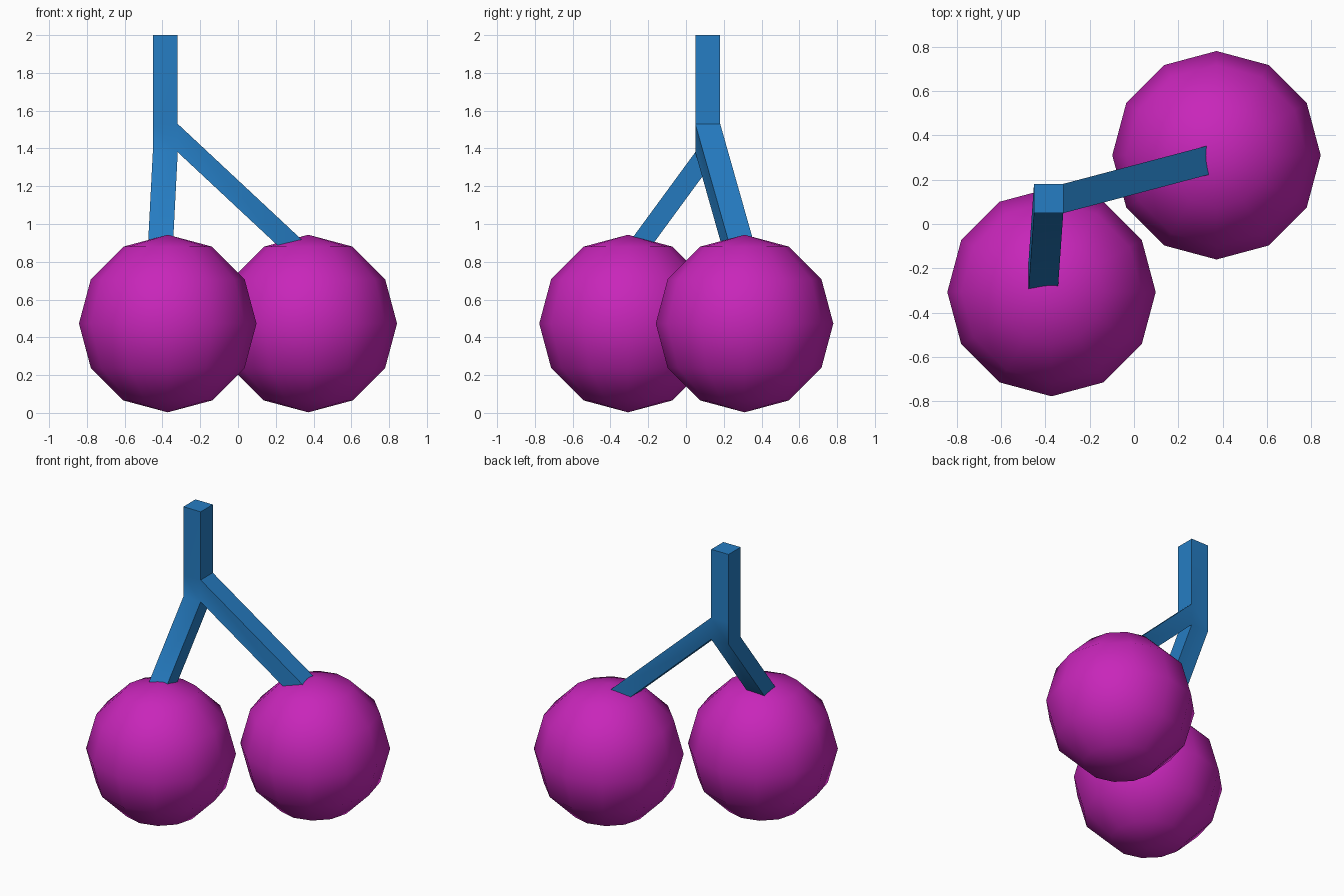
import bpy, bmesh, math
from mathutils import Vector, Matrix

default = bpy.data.objects.get("Cube")
if default:
    bpy.data.objects.remove(default, do_unlink=True)


def material(name, rgb):
    m = bpy.data.materials.new(name)
    m.use_nodes = True
    m.diffuse_color = (*rgb, 1)
    m.node_tree.nodes["Principled BSDF"].inputs["Base Color"].default_value = (*rgb, 1)
    return m


def finish(bm, name, mat, angle):
    bmesh.ops.recalc_face_normals(bm, faces=bm.faces)
    mesh = bpy.data.meshes.new(name)
    bm.to_mesh(mesh)
    bm.free()
    mesh.materials.append(mat)
    ob = bpy.data.objects.new(name, mesh)
    bpy.context.collection.objects.link(ob)
    bpy.ops.object.select_all(action='DESELECT')
    ob.select_set(True)
    bpy.context.view_layer.objects.active = ob
    bpy.ops.object.shade_smooth_by_angle(angle=math.radians(angle))
    return ob


magenta = material("magenta fruit", (0.578, 0.019, 0.491))
blue = material("blue stem", (0.019, 0.205, 0.546))

# Two round fruits
for name, x, y in (("right_fruit", -0.372, -0.307), ("left_fruit", 0.372, 0.31)):
    bm = bmesh.new()
    bmesh.ops.create_uvsphere(bm, u_segments=12, v_segments=6, radius=0.47,
                              matrix=Matrix.Translation((x, y, 0.473)))
    finish(bm, name, magenta, 60)

# Forked stem: a joint block with its top, side and bottom faces extruded
bm = bmesh.new()
bmesh.ops.create_cube(bm, size=1, matrix=Matrix.Translation((-0.385, 0.115, 1.455))
                      @ Matrix.Diagonal((0.132, 0.132, 0.15, 1)))
bm.normal_update()
branches = (
    (Vector((0, 0, 1)), Vector((0, 0, 0.47))),            # upright stalk
    (Vector((1, 0, 0)), Vector((0.68, 0.18, -0.635))),    # branch to left fruit
    (Vector((0, 0, -1)), Vector((-0.03, -0.425, -0.58))), # branch to right fruit
)
for normal, offset in branches:
    face = max(bm.faces, key=lambda f: f.normal.dot(normal))
    new = bmesh.ops.extrude_face_region(bm, geom=[face])["geom"]
    bmesh.ops.delete(bm, geom=[face], context='FACES_ONLY')
    verts = [g for g in new if isinstance(g, bmesh.types.BMVert)]
    bmesh.ops.translate(bm, vec=offset, verts=verts)
    # only the untouched joint faces are candidates for the next branch
    bm.normal_update()
finish(bm, "forked_stem", blue, 40)
